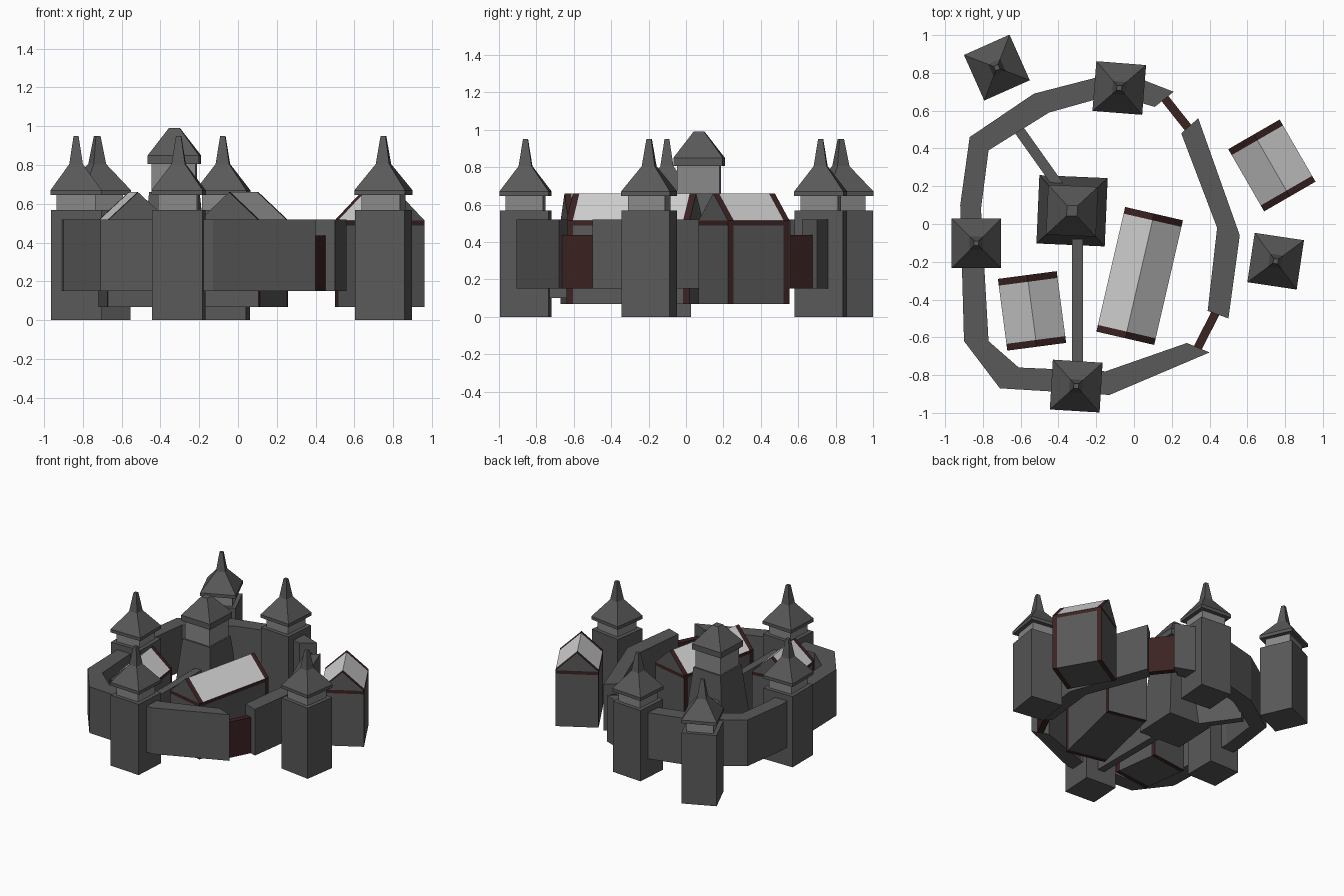
import bpy, bmesh
from math import radians
from mathutils import Matrix, Vector

cube = bpy.data.objects.get("Cube")
if cube:
    bpy.data.objects.remove(cube, do_unlink=True)


def material(name, color):
    mat = bpy.data.materials.new(name)
    mat.use_nodes = True
    rgba = (*color, 1)
    mat.diffuse_color = rgba
    mat.node_tree.nodes["Principled BSDF"].inputs["Base Color"].default_value = rgba
    return mat


stone = material("dark stone", (0.1, 0.1, 0.1))
pale_stone = material("grey stone", (0.25, 0.25, 0.25))
thatch = material("pale roof", (0.65, 0.65, 0.65))
timber = material("dark red timber", (0.045, 0.016, 0.016))


def finish(bm, name, mats, location=(0, 0, 0), angle=0):
    bmesh.ops.recalc_face_normals(bm, faces=bm.faces)
    mesh = bpy.data.meshes.new(name)
    bm.to_mesh(mesh)
    bm.free()
    for mat in mats:
        mesh.materials.append(mat)
    obj = bpy.data.objects.new(name, mesh)
    obj.location = location
    obj.rotation_euler.z = radians(angle)
    bpy.context.scene.collection.objects.link(obj)
    return obj


def loft(bm, rings):
    """Join rings of equal length with side faces; return faces by section."""
    loops = [[bm.verts.new(p) for p in ring] for ring in rings]
    n = len(loops[0])
    sections = []
    for a, b in zip(loops, loops[1:]):
        sections.append([bm.faces.new((a[i], a[(i + 1) % n], b[(i + 1) % n], b[i]))
                         for i in range(n)])
    return loops, sections


def square_stack(name, levels, mat, center, angle):
    """Square solid from (half width, height) levels."""
    bm = bmesh.new()
    rings = [[(-h, -h, z), (h, -h, z), (h, h, z), (-h, h, z)] for h, z in levels]
    loops, _ = loft(bm, rings)
    bm.faces.new(loops[0])
    bm.faces.new(loops[-1])
    return finish(bm, name, [mat], (*center, 0), angle)


def wall(name, pairs, bottom, top, mat):
    """Wall whose plan is given by outer and inner points along its length."""
    bm = bmesh.new()
    rings = [[(ox, oy, bottom), (ox, oy, top), (ix, iy, top), (ix, iy, bottom)]
             for ox, oy, ix, iy in pairs]
    loops, _ = loft(bm, rings)
    bm.faces.new(loops[0])
    bm.faces.new(loops[-1])
    return finish(bm, name, [mat])


def straight_wall(name, start, end, thickness, bottom, top, mat):
    a, b = Vector(start), Vector(end)
    side = (b - a).orthogonal().normalized() * thickness / 2
    pairs = [(*(p + side), *(p - side)) for p in (a, b)]
    return wall(name, pairs, bottom, top, mat)


def house(name, center, length, angle):
    """Gabled house along local y with timber end frames and an eave beam."""
    w, low, beam, eave, ridge, frame = 0.157, 0.067, 0.488, 0.515, 0.66, 0.036
    profile = [(-w, low), (w, low), (w, beam), (w, eave),
               (0, ridge), (-w, eave), (-w, beam)]
    half = length / 2
    bm = bmesh.new()
    stations = (-half, frame - half, half - frame, half)
    loops, sections = loft(bm, [[(x, y, z) for x, z in profile] for y in stations])
    for index, faces in enumerate(sections):
        for face, kind in zip(faces, (0, 0, 2, 1, 1, 2, 0)):
            face.material_index = kind if index == 1 else 2
    for ring in (loops[0], loops[-1]):
        bm.faces.new((ring[0], ring[1], ring[2], ring[6]))
        bm.faces.new((ring[6], ring[2], ring[3], ring[5])).material_index = 2
        bm.faces.new((ring[5], ring[3], ring[4]))
    return finish(bm, name, [stone, thatch, timber], (*center, 0), angle)


# Five square towers with a narrow lantern and a flared spire
towers = {
    "back_outer_tower": ((-0.726, 0.828), 24),
    "back_tower": ((-0.078, 0.72), -4.5),
    "side_tower": ((-0.835, -0.102), 0),
    "front_tower": ((-0.306, -0.858), -3.5),
    "outer_tower": ((0.75, -0.197), -8.5),
}
for name, (center, angle) in towers.items():
    square_stack(name + "_body", [(0.13, 0), (0.13, 0.567)], stone, center, angle)
    square_stack(name + "_neck", [(0.1, 0.567), (0.1, 0.645)], pale_stone, center, angle)
    square_stack(name + "_spire", [(0.132, 0.645), (0.132, 0.67), (0.035, 0.805),
                                   (0.013, 0.95)], stone, center, angle)

# Central keep with sloping sides
keep = (-0.328, 0.07)
square_stack("keep_body", [(0.181, 0.1), (0.125, 0.66)], stone, keep, -2.5)
square_stack("keep_neck", [(0.113, 0.66), (0.113, 0.805)], pale_stone, keep, -2.5)
square_stack("keep_roof", [(0.132, 0.805), (0.132, 0.85), (0.028, 0.99)],
             stone, keep, -2.5)

# Curtain walls
wall("main_wall", [
    (0.21, 0.70, 0.11, 0.62), (0.03, 0.77, 0.04, 0.64), (-0.2, 0.775, -0.2, 0.66),
    (-0.53, 0.69, -0.45, 0.59), (-0.87, 0.46, -0.77, 0.39), (-0.92, 0.1, -0.81, 0.08),
    (-0.9, -0.62, -0.77, -0.62), (-0.71, -0.87, -0.61, -0.76),
    (-0.13, -0.905, -0.15, -0.78), (0.4, -0.68, 0.28, -0.63)], 0.15, 0.52, stone)
wall("left_wall", [(0.34, 0.56, 0.25, 0.48), (0.56, -0.06, 0.44, -0.02),
                   (0.5, -0.5, 0.39, -0.46)], 0.15, 0.52, stone)

# Thin inner walls joining the keep to the curtain
straight_wall("back_inner_wall", (-0.61, 0.5), (-0.39, 0.19), 0.055, 0.1, 0.47, stone)
straight_wall("front_inner_wall", (-0.298, -0.08), (-0.298, -0.78), 0.058, 0.1, 0.47, stone)

# Timber gates
straight_wall("back_gate", (0.155, 0.675), (0.29, 0.505), 0.045, 0.15, 0.437, timber)
straight_wall("front_gate", (0.435, -0.465), (0.335, -0.66), 0.045, 0.15, 0.437, timber)

# Houses
house("outer_house", (0.73, 0.31), 0.38, 30)
house("long_house", (0.03, -0.275), 0.677, -13)
house("small_house", (-0.54, -0.46), 0.383, 7.5)
